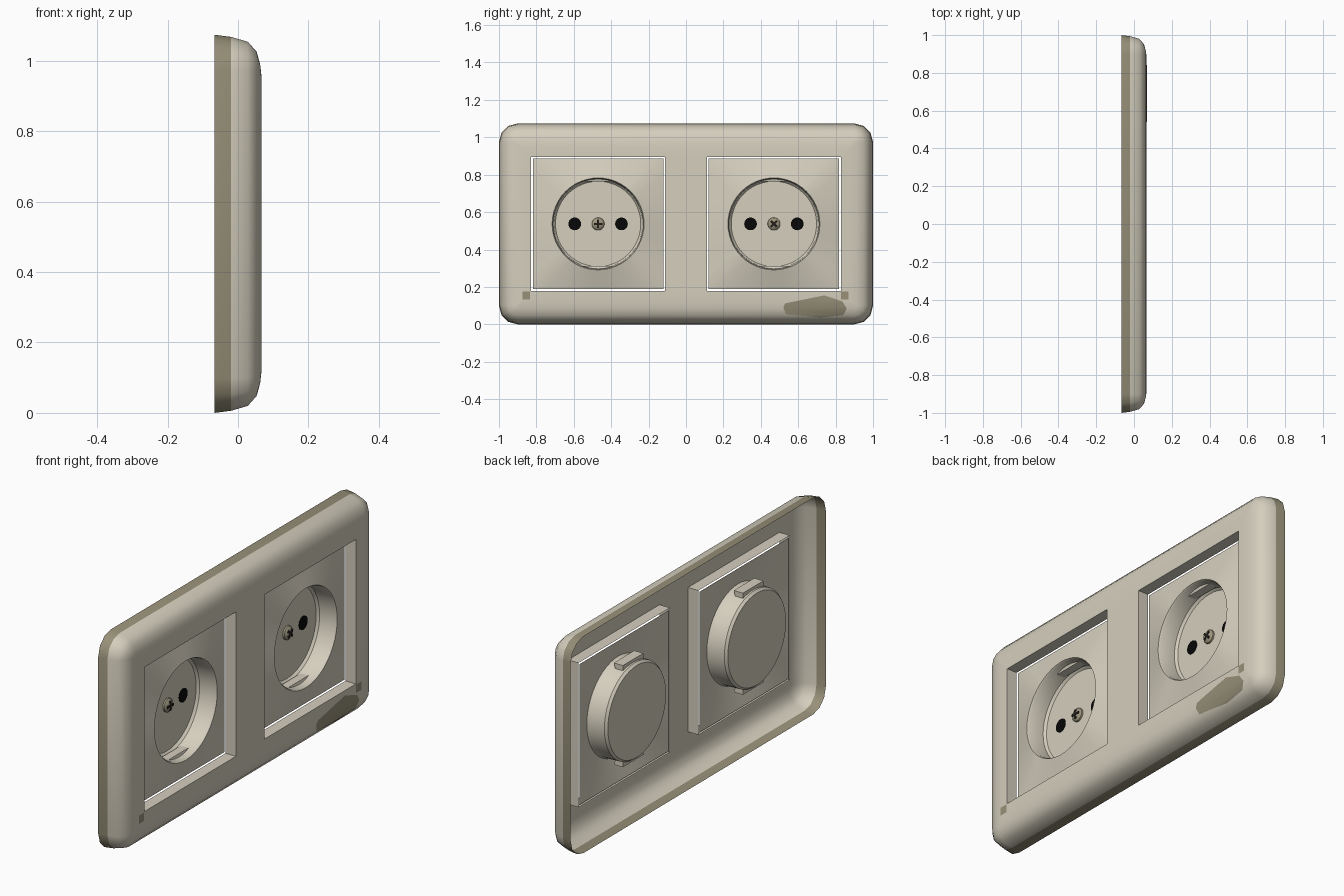
import bpy, bmesh, math
from mathutils import Matrix, Vector

if "Cube" in bpy.data.objects:
    bpy.data.objects.remove(bpy.data.objects["Cube"])


def material(name, rgb):
    m = bpy.data.materials.new(name)
    m.diffuse_color = (*rgb, 1)
    m.use_nodes = True
    m.node_tree.nodes["Principled BSDF"].inputs["Base Color"].default_value = m.diffuse_color
    return m


CREAM = material("cream plastic", (0.66, 0.62, 0.51))
OLIVE = material("aged olive", (0.31, 0.28, 0.19))
BLACK = material("black", (0.002, 0.002, 0.002))
METAL = material("screw metal", (0.34, 0.31, 0.215))
SLOT = material("screw slot", (0.015, 0.014, 0.01))

H = 1.074            # plate height
CZ = H / 2           # centre height of the sockets
CY = 0.47            # sideways offset of each socket
HALF = 0.358         # half side of the square opening
FRONT = 0.067        # front of the frame
FLOOR = 0.01         # edge of the insert, at the foot of the opening walls
RIM = 0.043          # raised rim of the round well
BASE = -0.06         # floor of the round well
SEG = 48


def finish(bm, name, *mats):
    me = bpy.data.meshes.new(name)
    bm.to_mesh(me)
    bm.free()
    ob = bpy.data.objects.new(name, me)
    bpy.context.collection.objects.link(ob)
    for m in mats:
        me.materials.append(m)
    bpy.ops.object.select_all(action='DESELECT')
    ob.select_set(True)
    bpy.context.view_layer.objects.active = ob
    bpy.ops.object.shade_smooth_by_angle(angle=math.radians(35))
    return ob


def loft(bm, rings, cap=False):
    """Skin a list of point rings, return the vertex rings."""
    vs = [[bm.verts.new(p) for p in r] for r in rings]
    n = len(vs[0])
    for a, b in zip(vs, vs[1:]):
        for j in range(n):
            k = (j + 1) % n
            bm.faces.new((a[j], a[k], b[k], b[j]))
    if cap:
        bm.faces.new(vs[-1])
    return vs


def circle(x, r, cy, cz=CZ, n=SEG):
    return [(x, cy + r * math.cos(2 * math.pi * i / n), cz + r * math.sin(2 * math.pi * i / n))
            for i in range(n)]


def square(x, h, cy):
    pts = []
    for i in range(SEG):
        c, s = math.cos(2 * math.pi * i / SEG), math.sin(2 * math.pi * i / SEG)
        k = h / max(abs(c), abs(s))
        pts.append((x, cy + c * k, CZ + s * k))
    return pts


def rounded_rect(x, inset):
    r = max(0.1 - inset, 0.012)
    hy, hz = 1 - inset - r, CZ - inset - r
    pts = []
    for q, (sy, sz) in enumerate(((1, 1), (-1, 1), (-1, -1), (1, -1))):
        for i in range(4):
            a = math.pi / 2 * (q + i / 3)
            pts.append((x, sy * hy + r * math.cos(a), CZ + sz * hz + r * math.sin(a)))
    return pts


# Frame shell: olive rear band, rounded edge, front with two square openings
PROFILE = [(-0.067, 0), (-0.02, 0.006), (0.028, 0.02), (0.053, 0.048), (0.063, 0.085), (FRONT, 0.12)]
bm = bmesh.new()
rings = loft(bm, [rounded_rect(x, i) for x, i in PROFILE])
for f in bm.faces:
    if f.calc_center_median().x < -0.03:
        f.material_index = 1
last = rings[-1]
edges = [bm.edges.get((last[i], last[(i + 1) % len(last)])) for i in range(len(last))]
for cy in (-CY, CY):
    # opening walls run straight back from the front face
    front, _ = loft(bm, [[(x, cy + a * HALF, CZ + b * HALF)
                          for a, b in ((1, 1), (-1, 1), (-1, -1), (1, -1))] for x in (FRONT, FLOOR)])
    edges += [bm.edges.get((front[i], front[(i + 1) % 4])) for i in range(4)]
res = bmesh.ops.triangle_fill(bm, edges=edges, use_beauty=True, normal=(1, 0, 0))
for f in res["geom"]:
    if isinstance(f, bmesh.types.BMFace):
        f.material_index = 0
        f.normal_update()
        if f.normal.x < 0:
            f.normal_flip()
finish(bm, "frame", CREAM, OLIVE)


def box(bm, size, centre, rot=0.0):
    mat = (Matrix.Translation(centre) @ Matrix.Rotation(rot, 4, 'X')
           @ Matrix.Diagonal((*size, 1)))
    return bmesh.ops.create_cube(bm, size=1, matrix=mat)["verts"]


for side, cy, turn in (("left", -CY, 0.0), ("right", CY, math.pi / 4)):
    # Socket insert: plate with a narrow gap around it, rising to the rim of a round well
    bm = bmesh.new()
    loft(bm, [square(FLOOR, HALF - 0.009, cy),
              circle(RIM, 0.246, cy), circle(RIM - 0.008, 0.241, cy),
              circle(BASE + 0.012, 0.238, cy), circle(BASE, 0.228, cy)], cap=True)
    finish(bm, side + "_socket_insert", CREAM)

    # Earth clip housings at the top and bottom of the well
    bm = bmesh.new()
    for s in (1, -1):
        vs = box(bm, (0.05, 0.16, 0.026), (-0.014, cy, CZ + s * 0.239))
        for v in vs:  # slope the front of the inner face
            if v.co.x > -0.01 and abs(v.co.z - CZ) < 0.239:
                v.co.x -= 0.008
    finish(bm, side + "_earth_clips", CREAM)

    # Pin holes
    bm = bmesh.new()
    for s in (1, -1):
        loft(bm, [circle(BASE, 0.034, cy + s * 0.125, n=24),
                  circle(BASE + 0.002, 0.034, cy + s * 0.125, n=24)], cap=True)
    finish(bm, side + "_pin_holes", BLACK)

    # Domed screw head with a cross slot
    bm = bmesh.new()
    loft(bm, [circle(BASE, 0.034, cy, n=20), circle(BASE + 0.008, 0.033, cy, n=20),
              circle(BASE + 0.015, 0.026, cy, n=20), circle(BASE + 0.019, 0.014, cy, n=20)], cap=True)
    finish(bm, side + "_screw_head", METAL)
    bm = bmesh.new()
    for a in (0, math.pi / 2):
        box(bm, (0.007, 0.046, 0.012), (BASE + 0.017, cy, CZ), turn + a)
    finish(bm, side + "_screw_slot", SLOT)


def surface_x(z):
    """Frame surface position at a height near the bottom edge."""
    for (x0, z0), (x1, z1) in zip(PROFILE, PROFILE[1:]):
        if z <= z1:
            return x0 + (x1 - x0) * (z - z0) / (z1 - z0)
    return FRONT


# Discoloured patch and two small marks, laid on the frame surface
bm = bmesh.new()
patch = [(.52, .09), (.535, .053), (.72, .037), (.84, .048), (.86, .085), (.835, .123), (.74, .155), (.53, .112)]
bm.faces.new([bm.verts.new((0, y, z)) for y, z in patch])
for cy in (-0.853, 0.849):
    bm.faces.new([bm.verts.new((0, cy + a * 0.02, 0.155 + b * 0.021))
                  for a, b in ((-1, -1), (1, -1), (1, 1), (-1, 1))])
for _, z in PROFILE[3:]:
    bmesh.ops.bisect_plane(bm, geom=bm.verts[:] + bm.edges[:] + bm.faces[:],
                           plane_co=(0, 0, z), plane_no=Vector((0, 0, 1)))
for v in bm.verts:
    v.co.x = surface_x(v.co.z) + 0.0012
finish(bm, "stain_marks", OLIVE)
